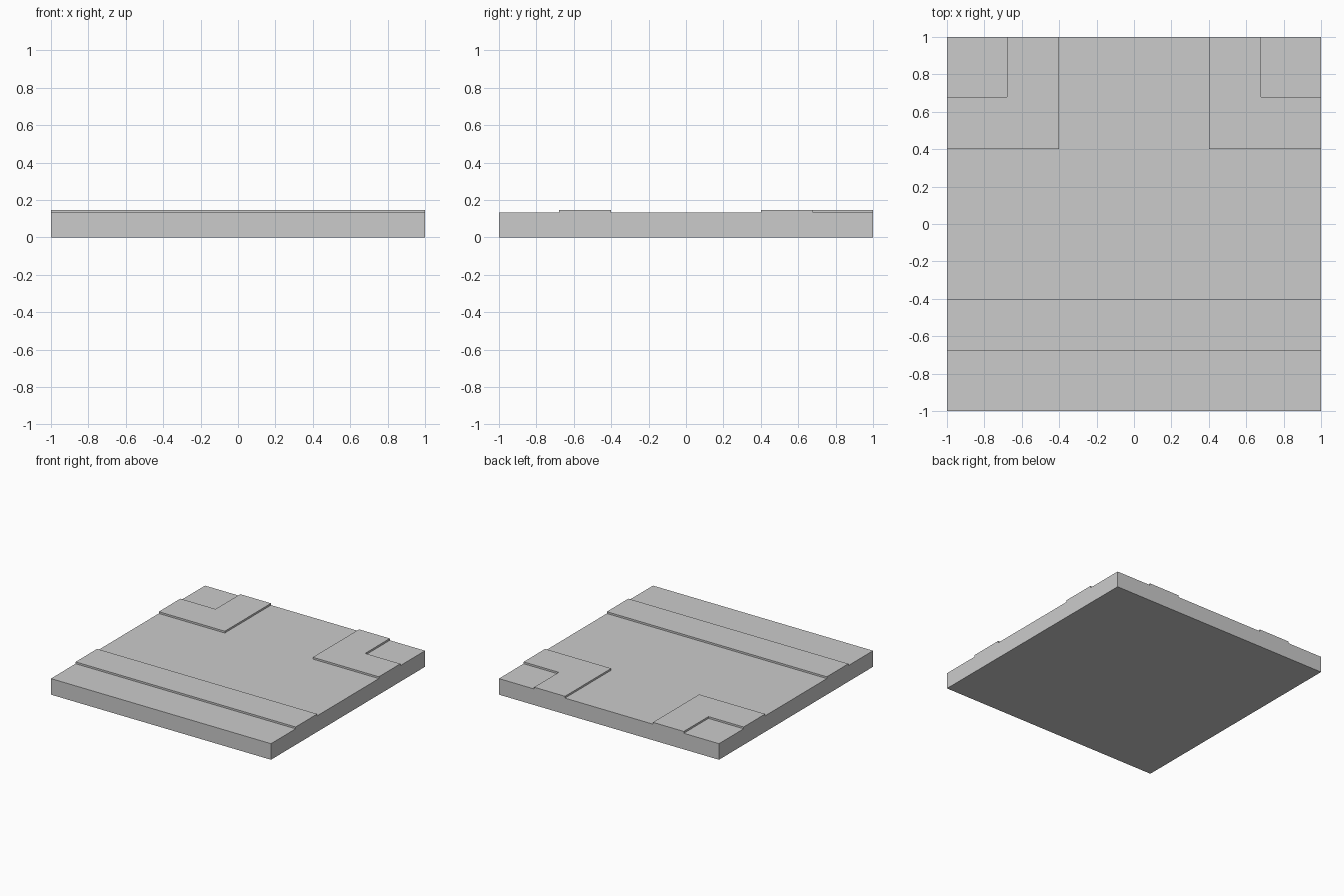
import bpy, bmesh

if "Cube" in bpy.data.objects:
    bpy.data.objects.remove(bpy.data.objects["Cube"])

BASE, TOP = 0.132, 0.147   # road level and kerb level
A, B = 0.4, 0.68           # inner and outer kerb offsets


def add(name, outline, z, depth=0.0, bottom=False):
    """Flat top polygon at z with walls going down by depth."""
    bm = bmesh.new()
    top = [bm.verts.new((x, y, z)) for x, y in outline]
    bm.faces.new(top)
    if depth:
        low = [bm.verts.new((x, y, z - depth)) for x, y in outline]
        n = len(top)
        for i in range(n):
            j = (i + 1) % n
            bm.faces.new((top[i], low[i], low[j], top[j]))
        if bottom:
            bm.faces.new(low[::-1])
            # the surface parts close the top
            bm.faces.remove(bm.faces[:][0])
    bm.normal_update()
    me = bpy.data.meshes.new(name)
    bm.to_mesh(me)
    bm.free()
    ob = bpy.data.objects.new(name, me)
    bpy.context.collection.objects.link(ob)
    return ob


def rect(x0, y0, x1, y1):
    return [(x0, y0), (x1, y0), (x1, y1), (x0, y1)]


# tile sides and underside
add("tile_body", rect(-1, -1, 1, 1), BASE, BASE, bottom=True)

# T-shaped road surface
add("road", [(-1, -A), (1, -A), (1, A), (A, A), (A, 1),
             (-A, 1), (-A, A), (-1, A)], BASE)

# straight pavement and verge along the front
add("front_pavement", rect(-1, -B, 1, -A), TOP, TOP - BASE)
add("front_verge", rect(-1, -1, 1, -B), BASE)

# L-shaped pavements and square verges at the back corners
corner = [(A, A), (1, A), (1, B), (B, B), (B, 1), (A, 1)]
for side, s in (("right", 1), ("left", -1)):
    def flip(pts):
        return pts if s > 0 else [(-x, y) for x, y in reversed(pts)]
    add(side + "_corner_pavement", flip(corner), TOP, TOP - BASE)
    add(side + "_corner_verge", flip(rect(B, B, 1, 1)), BASE)
